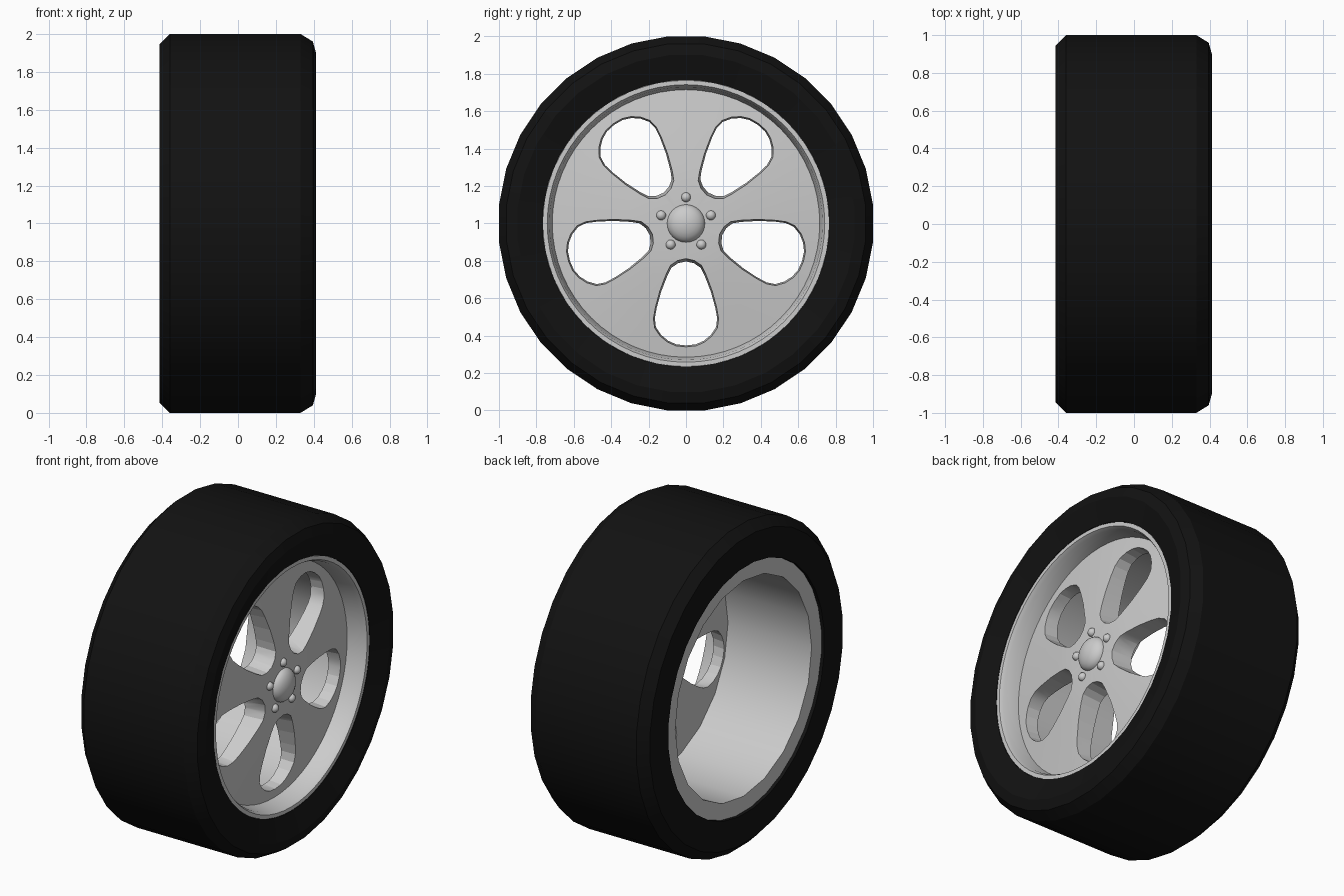
import bpy, bmesh
from math import sin, cos, pi, radians

if "Cube" in bpy.data.objects:
    bpy.data.objects.remove(bpy.data.objects["Cube"])

CZ = 1.0  # axle height


def finish(bm, name, angle=30):
    bmesh.ops.remove_doubles(bm, verts=bm.verts, dist=1e-5)
    bmesh.ops.recalc_face_normals(bm, faces=bm.faces)
    me = bpy.data.meshes.new(name)
    bm.to_mesh(me)
    bm.free()
    ob = bpy.data.objects.new(name, me)
    bpy.context.collection.objects.link(ob)
    if angle:
        bpy.ops.object.select_all(action='DESELECT')
        ob.select_set(True)
        bpy.context.view_layer.objects.active = ob
        bpy.ops.object.shade_smooth_by_angle(angle=radians(angle))
    return ob


def revolve(name, profile, n, offset=0.0, closed=True, angle=30, centre=(0, CZ)):
    """Spin (x, radius) points around an axle parallel to x."""
    bm = bmesh.new()
    rings = []
    for x, r in profile:
        rings.append([bm.verts.new((x, centre[0] + r * sin(2 * pi * (k + offset) / n),
                                    centre[1] + r * cos(2 * pi * (k + offset) / n)))
                      for k in range(n)])
    count = len(rings) if closed else len(rings) - 1
    for i in range(count):
        a, b = rings[i], rings[(i + 1) % len(rings)]
        for k in range(n):
            j = (k + 1) % n
            bm.faces.new((a[k], a[j], b[j], b[k]))
    if not closed:  # cap both ends
        bm.faces.new(rings[0])
        bm.faces.new(rings[-1])
    return finish(bm, name, angle)


# Tyre: closed ring, flat sidewalls and stepped shoulders
R = 1 / cos(pi / 32)
tyre = revolve("tyre", [(-.38, .768), (-.415, .768), (-.415, .945 * R), (-.36, R), (.33, R),
                        (.395, .96 * R), (.412, .90 * R), (.37, .768)], 32, 0.5)
black = bpy.data.materials.new("black_rubber")
black.diffuse_color = (0.006, 0.006, 0.006, 1)
black.use_nodes = True
black.node_tree.nodes["Principled BSDF"].inputs["Base Color"].default_value = black.diffuse_color
tyre.data.materials.append(black)

# Rim barrel, open towards the back
revolve("rim_barrel", [(-.395, .79), (-.395, .67), (.22, .67), (.22, .74)], 20)

# Wheel face with raised outer lip
face = revolve("wheel_face", [(.18, .02), (.18, .75), (.34, .771), (.368, .765), (.368, .742),
                              (.345, .73), (.25, .715), (.275, .52), (.298, .32),
                              (.31, .19), (.31, .02)], 64, closed=False)

# Five teardrop window cutters: (half width, distance from axle)
half = [(.045, .20), (.082, .225), (.105, .27), (.14, .36), (.165, .45), (.176, .51),
        (.17, .56), (.14, .605), (.10, .638), (.055, .658)]
outline = [(0, .19)] + half + [(0, .664)] + [(-w, d) for w, d in reversed(half)]
bm = bmesh.new()
for i in range(5):
    t = pi + i * 2 * pi / 5
    loops = []
    for x, s in ((.10, .91), (.38, 1.04)):
        ring = []
        for w, d in outline:
            w, d = w * s, .44 + (d - .44) * s
            ring.append(bm.verts.new((x, d * sin(t) + w * cos(t), CZ + d * cos(t) - w * sin(t))))
        bm.faces.new(ring)
        loops.append(ring)
    a, b = loops
    for k in range(len(a)):
        j = (k + 1) % len(a)
        bm.faces.new((a[k], a[j], b[j], b[k]))
cutter = finish(bm, "window_cutter", 0)
cutter.hide_render = True
cutter.hide_viewport = True
mod = face.modifiers.new("windows", 'BOOLEAN')
mod.operation = 'DIFFERENCE'
mod.solver = 'EXACT'
mod.object = cutter
# apply the cut, then discard the cutter
dg = bpy.context.evaluated_depsgraph_get()
cut = bpy.data.meshes.new_from_object(face.evaluated_get(dg))
face.modifiers.clear()
face.data = cut
bpy.data.objects.remove(cutter)
bpy.ops.object.select_all(action='DESELECT')
face.select_set(True)
bpy.context.view_layer.objects.active = face
bpy.ops.object.shade_smooth_by_angle(angle=radians(30))


# Domed centre cap and five wheel nuts
def dome(name, r, x0, h, centre, n):
    pts = [(x0 - .02, r)] + [(x0 + h * sin(a * pi / 12), r * cos(a * pi / 12)) for a in range(6)]
    pts.append((x0 + h, r * .03))
    return revolve(name, pts, n, closed=False, angle=40, centre=centre)


dome("centre_cap", .102, .305, .06, (0, CZ), 32)
for i in range(5):
    t = i * 2 * pi / 5
    dome("wheel_nut_%d" % (i + 1), .026, .308, .025, (.14 * sin(t), CZ + .14 * cos(t)), 14)
